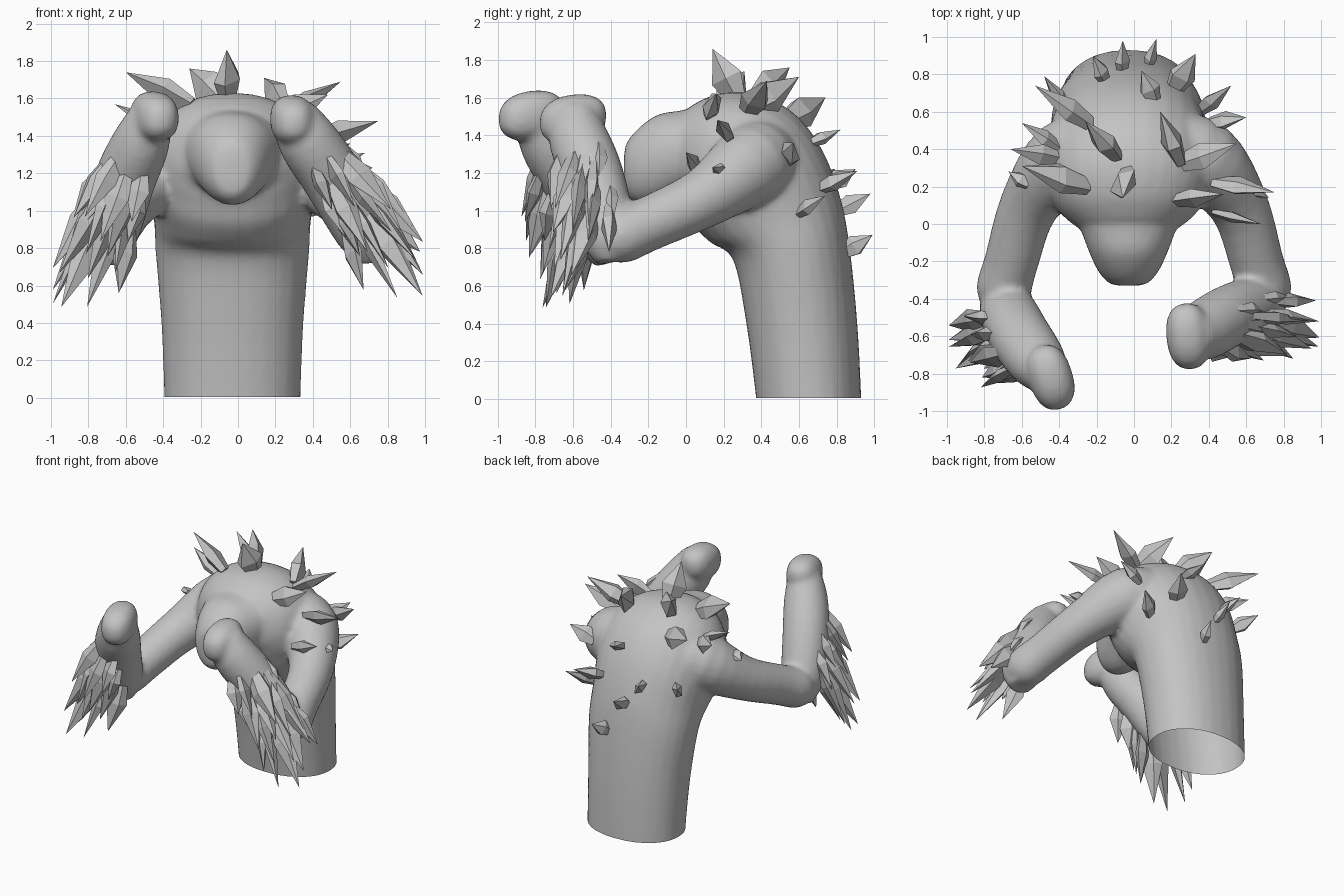
import bpy, bmesh, math, random
from mathutils import Vector as V

if "Cube" in bpy.data.objects:
    bpy.data.objects.remove(bpy.data.objects["Cube"])

random.seed(11)
grey = bpy.data.materials.new("stone grey")
grey.diffuse_color = (0.55, 0.55, 0.55, 1)
grey.use_nodes = True
grey.node_tree.nodes["Principled BSDF"].inputs["Base Color"].default_value = grey.diffuse_color


def finish(name, bm, smooth=True):
    bmesh.ops.recalc_face_normals(bm, faces=bm.faces)
    me = bpy.data.meshes.new(name)
    bm.to_mesh(me)
    bm.free()
    me.materials.append(grey)
    me.shade_smooth() if smooth else me.shade_flat()
    ob = bpy.data.objects.new(name, me)
    bpy.context.collection.objects.link(ob)
    return ob


def spline(rows, steps=4):
    """Catmull-Rom interpolation of rows of numbers."""
    out = []
    for i in range(len(rows) - 1):
        p = [rows[max(i - 1, 0)], rows[i], rows[i + 1], rows[min(i + 2, len(rows) - 1)]]
        for s in range(steps):
            t = s / steps
            out.append([0.5 * (2 * b + (c - a) * t + (2 * a - 5 * b + 4 * c - d) * t * t
                               + (3 * b - a - 3 * c + d) * t ** 3) for a, b, c, d in zip(*p)])
    return out + [list(rows[-1])]


def loft(bm, rings, n=28, power=1.0):
    """Skin a closed tube over rings given as (centre, half axis u, half axis v)."""
    f = lambda a: math.copysign(abs(a) ** power, a)
    loops = []
    for c, u, v in rings:
        ang = [2 * math.pi * k / n for k in range(n)]
        loops.append([bm.verts.new(c + u * f(math.cos(a)) + v * f(math.sin(a))) for a in ang])
    for a, b in zip(loops, loops[1:]):
        for k in range(n):
            bm.faces.new((a[k], a[k - 1], b[k - 1], b[k]))
    for loop, c in ((loops[0], rings[0][0]), (loops[-1], rings[-1][0])):
        pole = bm.verts.new(c)
        for k in range(n):
            bm.faces.new((loop[k], loop[k - 1], pole))


def profile_body(bm, rows, cx, power):
    """Rows: front y, front z, back y, back z, half width."""
    rings = []
    for yf, zf, yb, zb, w in spline(rows):
        a, b = V((cx, yf, zf)), V((cx, yb, zb))
        rings.append(((a + b) / 2, V((w, 0, 0)), (b - a) / 2))
    loft(bm, rings, power=power)


def limb(bm, rows):
    """Rows: x, y, z, radius along the limb."""
    pts = spline(rows)
    rings = []
    for i, p in enumerate(pts):
        d = V(pts[min(i + 1, len(pts) - 1)][:3]) - V(pts[max(i - 1, 0)][:3])
        u = d.cross(V((0, 0.35, 1)) if abs(d.z) < d.length * 0.75 else V((0, 1, 0))).normalized()
        rings.append((V(p[:3]), u * p[3], d.normalized().cross(u) * p[3]))
    loft(bm, rings, n=20)


def shard(bm, base, tip, w, flat=0.6, sides=5, belly=0.4):
    """Faceted crystal: narrow foot, wide belly, sharp tip."""
    d = tip - base
    u = d.cross(V((random.uniform(-1, 1), random.uniform(-1, 1), 0.4))).normalized()
    v = d.normalized().cross(u) * flat
    rings = []
    for t, r in ((0, 0.6), (belly, 1)):
        rings.append([bm.verts.new(base + d * t + (u * math.cos(a) + v * math.sin(a)) * w * r)
                      for a in (2 * math.pi * k / sides for k in range(sides))])
    top = bm.verts.new(tip)
    for k in range(sides):
        bm.faces.new((rings[0][k - 1], rings[0][k], rings[1][k], rings[1][k - 1]))
        bm.faces.new((rings[1][k - 1], rings[1][k], top))
    bm.faces.new(rings[0])


# Hunched torso
skin = bmesh.new()
profile_body(skin, [
    (0.38, -0.10, 0.93, -0.10, 0.365), (0.37, 0.02, 0.93, 0.02, 0.365),
    (0.32, 0.40, 0.91, 0.40, 0.38), (0.25, 0.74, 0.87, 0.80, 0.41),
    (0.13, 0.83, 0.82, 1.07, 0.42), (0.04, 0.92, 0.72, 1.33, 0.45),
    (0.00, 1.01, 0.57, 1.52, 0.45), (-0.02, 1.06, 0.37, 1.62, 0.42),
    (-0.03, 1.09, 0.17, 1.62, 0.36), (-0.05, 1.10, 0.03, 1.56, 0.28)], -0.03, 0.93)

# Egg-shaped head, narrower at the chin
first = len(skin.verts)
profile_body(skin, [
    (0.05, 1.10, 0.08, 1.55, 0.29), (-0.06, 1.06, -0.04, 1.53, 0.25),
    (-0.17, 1.03, -0.15, 1.51, 0.21), (-0.26, 1.04, -0.25, 1.44, 0.165),
    (-0.315, 1.08, -0.315, 1.36, 0.11), (-0.33, 1.15, -0.33, 1.28, 0.05)], -0.03, 0.95)
skin.verts.ensure_lookup_table()
for vert in skin.verts[first:]:
    vert.co.x = -0.03 + (vert.co.x + 0.03) * (1 + 0.4 * (vert.co.z - 1.32))

# Upper arms
for side in (1, -1):
    limb(skin, [(side * x, y, z, r) for x, y, z, r in (
        (0.16, 0.41, 1.28, 0.20), (0.37, 0.34, 1.24, 0.215), (0.56, 0.10, 1.07, 0.16),
        (0.655, -0.20, 0.93, 0.145), (0.70, -0.36, 0.86, 0.145), (0.71, -0.46, 0.83, 0.09))])

# Raised forearms with blunt fists, each at its own angle
forearms = {
    "right": [(0.70, -0.39, 0.73, 0.085), (0.67, -0.42, 0.88, 0.15), (0.51, -0.49, 1.17, 0.165),
              (0.37, -0.57, 1.38, 0.16), (0.30, -0.59, 1.52, 0.12)],
    "left": [(-0.70, -0.40, 0.73, 0.085), (-0.68, -0.46, 0.88, 0.15), (-0.61, -0.60, 1.15, 0.165),
             (-0.52, -0.73, 1.36, 0.155), (-0.46, -0.80, 1.52, 0.115)]}
fists = {"right": ((0.29, -0.60, 1.485), 0.1), "left": ((-0.445, -0.82, 1.505), 0.3)}
for label, rows in forearms.items():
    limb(skin, rows)
    (cx, cy, cz), turn = fists[label]
    ball = bmesh.ops.create_icosphere(skin, subdivisions=3, radius=1)
    for vert in ball["verts"]:
        x, y, z = (math.copysign(abs(c) ** 0.85, c) for c in vert.co)
        x, y, z = x * 0.118, y * 0.18, z * 0.132 + y * 0.02
        vert.co = (cx + x * math.cos(turn) - y * math.sin(turn),
                   cy + x * math.sin(turn) + y * math.cos(turn), cz + z)

# Blend the fleshy parts into one skin, then open the underside
draft = finish("body_draft", skin)
remesh = draft.modifiers.new("blend", 'REMESH')
remesh.mode = 'VOXEL'
remesh.voxel_size = 0.02
relax = draft.modifiers.new("relax", 'SMOOTH')
relax.factor = 0.5
relax.iterations = 5
bpy.context.view_layer.update()
graph = bpy.context.evaluated_depsgraph_get()
blended = bpy.data.meshes.new_from_object(draft.evaluated_get(graph))
bm = bmesh.new()
bm.from_mesh(blended)
bmesh.ops.bisect_plane(bm, geom=bm.verts[:] + bm.edges[:] + bm.faces[:], dist=1e-5,
                       plane_co=(0, 0, 0.004), plane_no=(0, 0, 1), clear_inner=True)
bpy.data.objects.remove(draft)
body = finish("body", bm)
bpy.context.view_layer.update()

# Overlapping long shards over the outer and front side of each forearm
for label, rows in forearms.items():
    side, spread = (1, 0.45) if label == "right" else (-1, 0.27)
    hand, elbow = V(rows[-1][:3]), V(rows[1][:3])
    down = (elbow - hand).normalized()
    out = V((side, 0, 0)) - down * (side * down.x)
    out.normalize()
    front = V((0, -1, 0)) + down * down.y
    front = (front - out * front.dot(out)).normalized()
    bm = bmesh.new()
    for row in range(4):
        for k in range(5):
            t = 0.38 + 0.16 * row + random.uniform(-0.04, 0.04)
            a = math.radians(-35 + 34 * k + 17 * (row % 2) + random.uniform(-6, 6))
            n = out * math.cos(a) + front * math.sin(a)
            base = hand.lerp(elbow, t) + n * 0.125
            size = random.uniform(0.32, 0.42) + 0.05 * row
            if a > 1.75 or a < -0.3:
                size *= 0.7
            aim = V((side * spread, -0.08, -0.87)) + n * random.uniform(0.1, 0.35)
            tip = base + aim.normalized() * size
            tip.x = max(-0.99, min(0.99, tip.x))
            shard(bm, base, tip, random.uniform(0.065, 0.085), 0.55, 5, 0.4)
    finish(label + "_forearm_shards", bm, False)

# Crystals on the back and shoulders: tip x, y, z, foot x, y and half width
crystals = [
    (-0.06, 0.14, 1.86, -0.06, 0.25, 0.10), (-0.60, 0.31, 1.74, -0.32, 0.20, 0.10),
    (-0.26, 0.55, 1.76, -0.12, 0.40, 0.10), (0.14, 0.60, 1.71, 0.28, 0.38, 0.10),
    (0.55, 0.43, 1.69, 0.33, 0.35, 0.08), (-0.53, 0.74, 1.60, -0.27, 0.58, 0.09),
    (-0.22, 0.90, 1.22, -0.15, 0.75, 0.06), (0.04, 0.82, 1.43, 0.09, 0.65, 0.06),
    (0.33, 0.91, 1.21, 0.22, 0.73, 0.08), (-0.06, 0.98, 1.09, -0.06, 0.82, 0.06),
    (0.12, 0.99, 0.87, 0.08, 0.86, 0.06), (0.52, 0.74, 1.08, 0.38, 0.62, 0.06),
    (0.60, 0.57, 1.36, 0.42, 0.53, 0.07), (-0.60, 0.54, 1.50, -0.42, 0.42, 0.07),
    (-0.66, 0.40, 1.57, -0.45, 0.36, 0.06), (-0.48, 0.79, 1.22, -0.38, 0.65, 0.06),
    (0.75, 0.17, 1.48, 0.45, 0.22, 0.07), (0.48, 0.16, 1.62, 0.26, 0.12, 0.08),
    (0.68, 0.00, 1.31, 0.45, 0.05, 0.05), (0.72, 0.14, 1.23, 0.55, 0.18, 0.04),
    (-0.67, 0.28, 1.30, -0.50, 0.25, 0.05)]
bm = bmesh.new()
for x, y, z, fx, fy, w in crystals:
    tip = V((x, y, z))
    _, spot, normal, _ = body.closest_point_on_mesh(V((fx, fy, z - 0.08)))
    shard(bm, spot - (tip - spot).normalized() * 0.03, tip, w, 0.6)
finish("back_crystals", bm, False)
